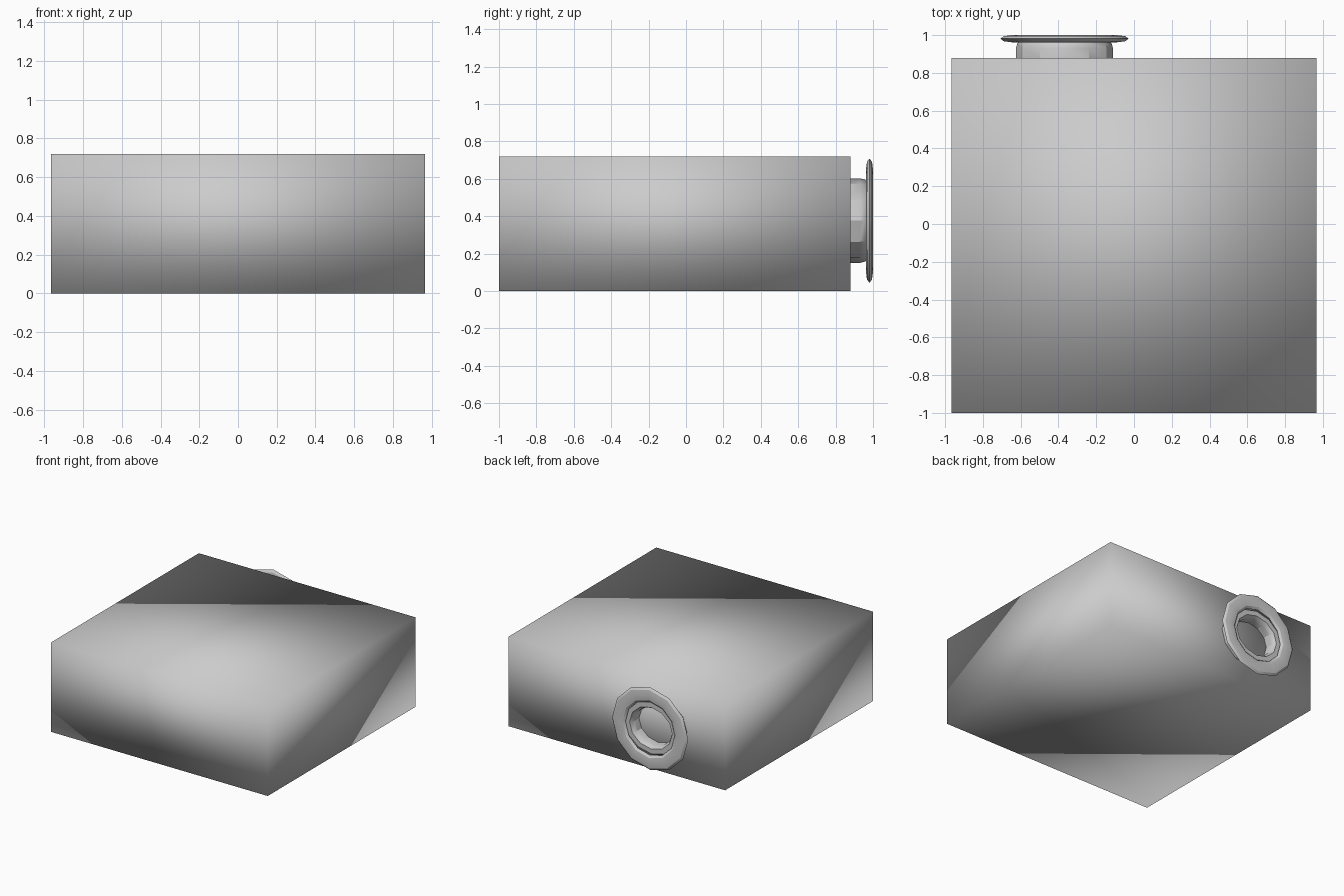
import bpy, bmesh
from math import sin, cos, pi, radians
from mathutils import Vector, Matrix

if "Cube" in bpy.data.objects:
    bpy.data.objects.remove(bpy.data.objects["Cube"])


def make_object(name, bm):
    bmesh.ops.recalc_face_normals(bm, faces=bm.faces)
    mesh = bpy.data.meshes.new(name)
    bm.to_mesh(mesh)
    bm.free()
    obj = bpy.data.objects.new(name, mesh)
    bpy.context.collection.objects.link(obj)
    return obj


def ring(name, x, z, profile, squash, sides=12):
    """Closed (radius, y) profile revolved about a y axis, squashed in z."""
    bm = bmesh.new()
    loops = []
    for i in range(sides):
        a = 2 * pi * i / sides
        loops.append([bm.verts.new((x + r * cos(a), y, z + r * squash * sin(a)))
                      for r, y in profile])
    n = len(profile)
    for i in range(sides):
        a, b = loops[i], loops[(i + 1) % sides]
        for j in range(n):
            k = (j + 1) % n
            bm.faces.new((a[j], a[k], b[k], b[j]))
    for f in bm.faces:
        f.smooth = True
    obj = make_object(name, bm)
    obj.data.set_sharp_from_angle(angle=radians(28))
    return obj


def oval(r, y, half_r, half_y, count, turn=0.0):
    return [(r + half_r * cos(2 * pi * i / count + turn),
             y + half_y * sin(2 * pi * i / count + turn)) for i in range(count)]


# Main block, softly shaded across its corners
bm = bmesh.new()
bmesh.ops.create_cube(bm, size=1, matrix=Matrix.Translation((0, -0.06, 0.36))
                      @ Matrix.Diagonal(Vector((1.93, 1.88, 0.72, 1))))
for f in bm.faces:
    f.smooth = True
make_object("body_block", bm)

# Round fitting on the back: bulging neck and thin flange
cx, cz = -0.368, 0.376
neck = [(0.257, 0.865), (0.257, 0.93), (0.25, 0.955), (0.235, 0.972),
        (0.19, 0.972), (0.178, 0.955), (0.17, 0.93), (0.17, 0.865)]
ring("back_neck", cx, cz, neck, 0.88)
ring("back_flange", cx, cz, oval(0.279, 0.981, 0.06, 0.019, 8), 0.98)
